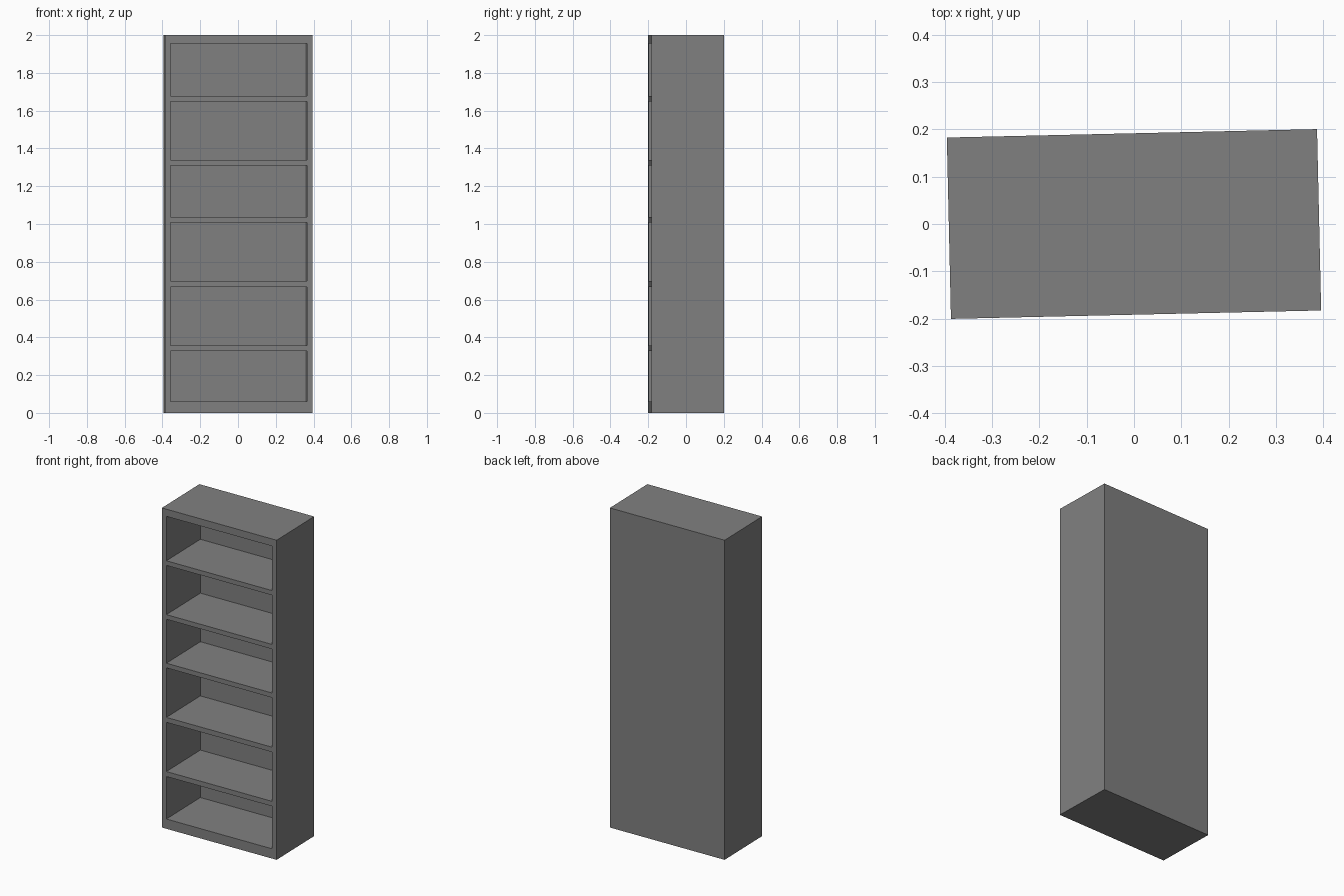
import bpy, bmesh, math

if "Cube" in bpy.data.objects:
    bpy.data.objects.remove(bpy.data.objects["Cube"])

W, D, H = 0.782, 0.383, 2.0      # outer width, depth, height
SIDE, BACK = 0.0305, 0.036       # panel thicknesses
# bottom and top height of each open compartment
BAYS = [(0.061, 0.327), (0.358, 0.666), (0.697, 1.007),
        (1.036, 1.311), (1.340, 1.648), (1.677, 1.955)]

grey = bpy.data.materials.new("grey")
grey.diffuse_color = (0.216, 0.216, 0.216, 1)
grey.use_nodes = True
grey.node_tree.nodes["Principled BSDF"].inputs["Base Color"].default_value = grey.diffuse_color

bm = bmesh.new()


def quad(*points):
    bm.faces.new([bm.verts.new(p) for p in points])


def rect_front(x0, x1, z0, z1, y):
    """Upright rectangle facing -y."""
    quad((x0, y, z0), (x1, y, z0), (x1, y, z1), (x0, y, z1))


x, y, xi = W / 2, D / 2, W / 2 - SIDE
yb = y - BACK

# outer shell: back, sides, top and bottom
quad((x, y, 0), (-x, y, 0), (-x, y, H), (x, y, H))
quad((-x, y, 0), (-x, -y, 0), (-x, -y, H), (-x, y, H))
quad((x, -y, 0), (x, y, 0), (x, y, H), (x, -y, H))
quad((-x, -y, H), (x, -y, H), (x, y, H), (-x, y, H))
quad((-x, y, 0), (x, y, 0), (x, -y, 0), (-x, -y, 0))

# front frame: rails between the compartments, stiles beside them
levels = [0] + [z for bay in BAYS for z in bay] + [H]
for i in range(0, len(levels), 2):
    z0, z1 = levels[i], levels[i + 1]
    for a, b in ((-x, -xi), (-xi, xi), (xi, x)):
        rect_front(a, b, z0, z1, -y)

# compartments: stiles, back panel, floor, ceiling and inner walls
for z0, z1 in BAYS:
    rect_front(-x, -xi, z0, z1, -y)
    rect_front(xi, x, z0, z1, -y)
    rect_front(-xi, xi, z0, z1, yb)
    quad((-xi, -y, z0), (xi, -y, z0), (xi, yb, z0), (-xi, yb, z0))
    quad((-xi, yb, z1), (xi, yb, z1), (xi, -y, z1), (-xi, -y, z1))
    quad((-xi, -y, z0), (-xi, yb, z0), (-xi, yb, z1), (-xi, -y, z1))
    quad((xi, yb, z0), (xi, -y, z0), (xi, -y, z1), (xi, yb, z1))

bmesh.ops.remove_doubles(bm, verts=bm.verts[:], dist=1e-5)
mesh = bpy.data.meshes.new("bookcase")
bm.to_mesh(mesh)
bm.free()
mesh.materials.append(grey)
bookcase = bpy.data.objects.new("bookcase", mesh)
bookcase.rotation_euler.z = math.radians(1.3)   # stands slightly turned
bpy.context.collection.objects.link(bookcase)
